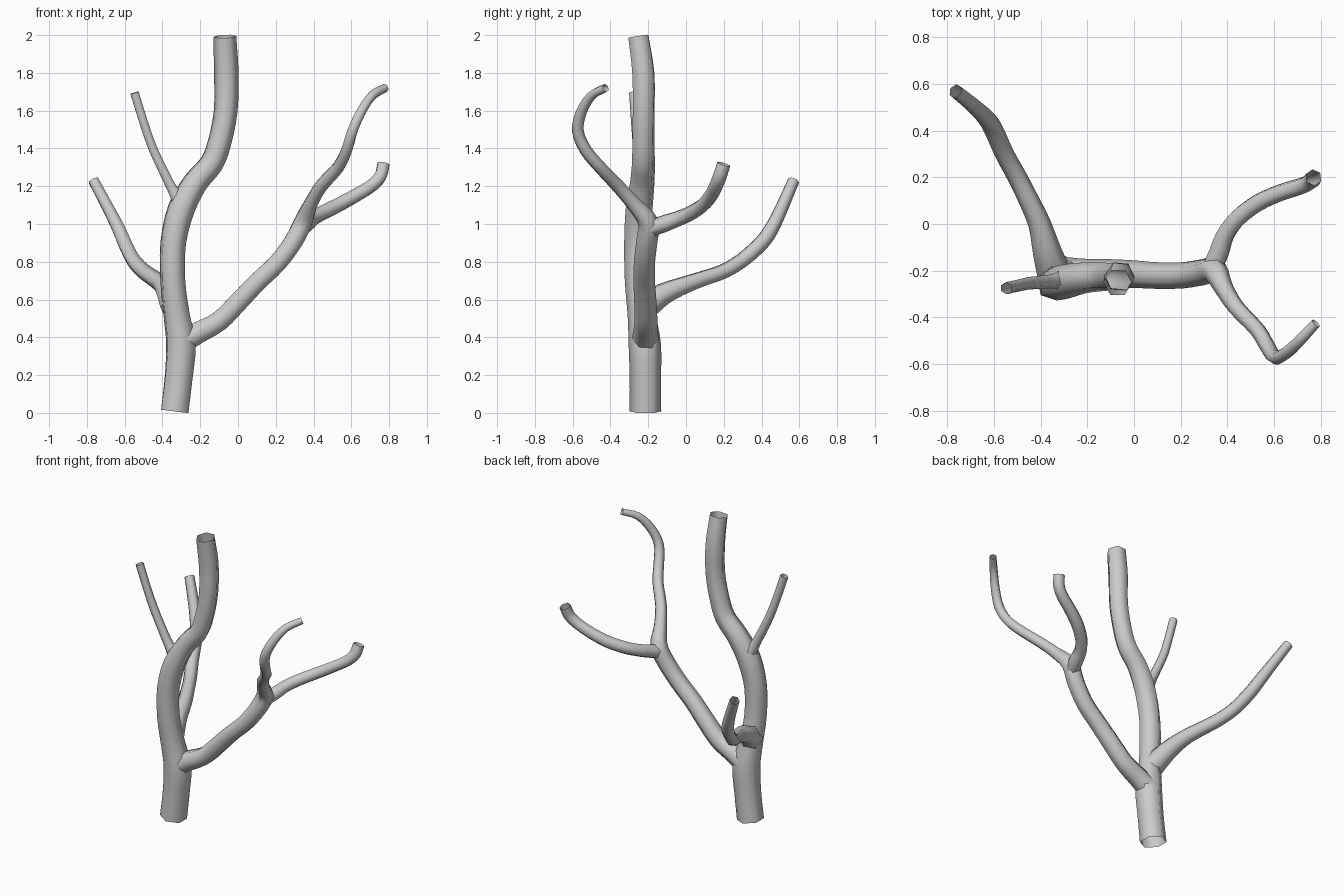
import bpy, bmesh, math
from mathutils import Vector

SIDES = 6
STEPS = 3


def smooth_path(pts):
    """Catmull-Rom through (x, y, z, radius) points."""
    p = [Vector(q) for q in pts]
    p = [p[0] * 2 - p[1]] + p + [p[-1] * 2 - p[-2]]
    out = []
    for i in range(1, len(p) - 2):
        a, b, c, d = p[i - 1:i + 3]
        for s in range(STEPS):
            t = s / STEPS
            out.append(0.5 * (2 * b + (c - a) * t + (2 * a - 5 * b + 4 * c - d) * t * t
                              + (3 * b - a - 3 * c + d) * t ** 3))
    return out + [p[-2]]


def limb(name, pts, twist=0.0):
    """Open six-sided tube swept along a smooth path."""
    path = smooth_path(pts)
    pos = [q.to_3d() for q in path]
    n = len(path)
    bm = bmesh.new()
    rings = []
    side = Vector((0, 1, 0))
    for i, q in enumerate(path):
        tan = (pos[min(i + 1, n - 1)] - pos[max(i - 1, 0)]).normalized()
        side = (side - tan * side.dot(tan)).normalized()
        other = tan.cross(side)
        ring = []
        for k in range(SIDES):
            a = 2 * math.pi * k / SIDES + twist * i / (n - 1)
            ring.append(bm.verts.new(pos[i] + q.w * (side * math.cos(a) + other * math.sin(a))))
        rings.append(ring)
    for r0, r1 in zip(rings, rings[1:]):
        for k in range(SIDES):
            j = (k + 1) % SIDES
            bm.faces.new((r0[k], r0[j], r1[j], r1[k])).smooth = True
    mesh = bpy.data.meshes.new(name)
    bm.to_mesh(mesh)
    bm.free()
    obj = bpy.data.objects.new(name, mesh)
    bpy.context.collection.objects.link(obj)
    return obj


# Main stem
limb("trunk", [
    (-.335, -.215, .008, .084), (-.315, -.215, .18, .083), (-.302, -.218, .36, .086),
    (-.325, -.235, .52, .075), (-.345, -.255, .70, .070), (-.343, -.258, .90, .071),
    (-.300, -.248, 1.08, .074), (-.225, -.232, 1.22, .068), (-.140, -.226, 1.32, .064),
    (-.098, -.225, 1.43, .063), (-.065, -.224, 1.60, .063), (-.062, -.226, 1.80, .065),
    (-.070, -.252, 1.993, .061)], math.radians(30))

# Large right limb running on into the high front branch
limb("right_limb", [
    (-.31, -.215, .37, .075), (-.21, -.215, .425, .066), (-.10, -.212, .485, .061),
    (0, -.215, .585, .059), (.10, -.221, .69, .057), (.21, -.22, .795, .056),
    (.295, -.207, .91, .056), (.345, -.2, 1.01, .055), (.385, -.275, 1.105, .041),
    (.44, -.36, 1.2, .036), (.53, -.455, 1.3, .034), (.575, -.53, 1.39, .033),
    (.605, -.572, 1.49, .031), (.65, -.555, 1.59, .029), (.71, -.5, 1.68, .026),
    (.78, -.425, 1.72, .023)])

# Side branch of the right limb, bending back
limb("right_back_branch", [
    (.33, -.205, .97, .046), (.365, -.12, 1.0, .046), (.39, -.05, 1.025, .042),
    (.44, .02, 1.055, .041), (.53, .09, 1.1, .040), (.63, .135, 1.155, .038),
    (.71, .16, 1.205, .037), (.755, .18, 1.255, .037), (.77, .2, 1.318, .036)])

# Low left branch, bending back
limb("left_back_branch", [
    (-.34, -.22, .56, .075), (-.372, -.12, .63, .062), (-.405, 0, .68, .049),
    (-.45, .1, .715, .044), (-.50, .2, .75, .042), (-.555, .3, .81, .041),
    (-.60, .4, .90, .041), (-.63, .45, .97, .039), (-.68, .5, 1.07, .035),
    (-.765, .57, 1.23, .031)])

# Thin high left branch
limb("left_high_branch", [
    (-.285, -.24, 1.06, .055), (-.315, -.24, 1.13, .043), (-.35, -.245, 1.19, .031),
    (-.40, -.25, 1.29, .028), (-.455, -.255, 1.41, .027), (-.50, -.265, 1.54, .026),
    (-.548, -.275, 1.695, .026)])
